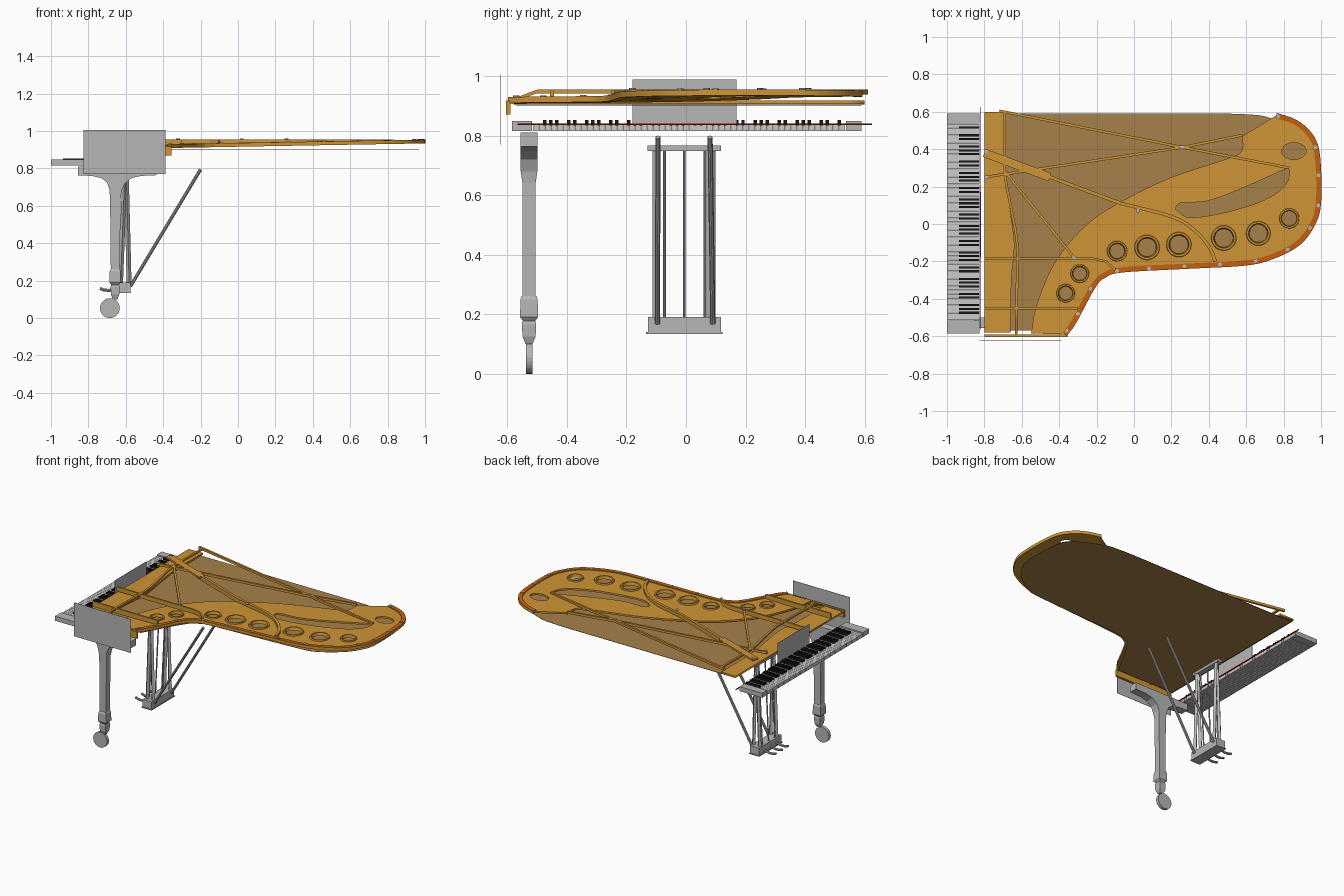
import bpy, bmesh, math
from mathutils import Vector, Matrix

if "Cube" in bpy.data.objects:
    bpy.data.objects.remove(bpy.data.objects["Cube"])


def mat(name, r, g, b):
    m = bpy.data.materials.new(name)
    m.diffuse_color = (r, g, b, 1)
    m.use_nodes = True
    m.node_tree.nodes["Principled BSDF"].inputs["Base Color"].default_value = m.diffuse_color
    return m


GOLD = mat("gold", 0.62, 0.30, 0.036)
ORANGE = mat("orange", 0.55, 0.115, 0.004)
BROWN = mat("brown", 0.39, 0.22, 0.07)
GREY = mat("grey", 0.47, 0.47, 0.47)
IVORY = mat("pale_grey", 0.60, 0.60, 0.60)
BLACK = mat("black", 0.01, 0.01, 0.01)
RED = mat("red", 0.27, 0.0, 0.0)


def finish(name, bm, *mats):
    bmesh.ops.recalc_face_normals(bm, faces=bm.faces)
    me = bpy.data.meshes.new(name)
    bm.to_mesh(me)
    bm.free()
    for m in mats:
        me.materials.append(m)
    ob = bpy.data.objects.new(name, me)
    bpy.context.collection.objects.link(ob)
    return ob


def add_box(bm, x0, x1, y0, y1, z0, z1):
    M = Matrix.Translation(((x0 + x1) / 2, (y0 + y1) / 2, (z0 + z1) / 2))
    bmesh.ops.create_cube(bm, size=1, matrix=M @ Matrix.Diagonal((x1 - x0, y1 - y0, z1 - z0, 1)))


def boxes(name, m, *dims):
    bm = bmesh.new()
    for d in dims:
        add_box(bm, *d)
    return finish(name, bm, m)


def add_rod(bm, a, b, r, seg=10):
    a, b = Vector(a), Vector(b)
    M = Matrix.Translation((a + b) / 2) @ (b - a).to_track_quat('Z', 'Y').to_matrix().to_4x4()
    bmesh.ops.create_cone(bm, cap_ends=True, segments=seg, radius1=r, radius2=r,
                          depth=(b - a).length, matrix=M)


def smooth(pts, n=5):
    """Catmull-Rom through 2D points."""
    p = [Vector(q) for q in pts]
    p = [2 * p[0] - p[1]] + p + [2 * p[-1] - p[-2]]
    out = []
    for i in range(1, len(p) - 2):
        a, b, c, d = p[i - 1:i + 3]
        for k in range(n):
            t = k / n
            out.append(0.5 * (2 * b + (c - a) * t + (2 * a - 5 * b + 4 * c - d) * t * t
                              + (3 * b - a - 3 * c + d) * t ** 3))
    return out + [p[-2]]


def ellipse(x, y, rx, ry, n=28):
    return [Vector((x + rx * math.cos(2 * math.pi * i / n), y + ry * math.sin(2 * math.pi * i / n)))
            for i in range(n)]


def plate_z(x):
    return 0.917 + 0.018 * (x + 0.4)


def sheet(name, loops, thick, height, m):
    """Filled outline with holes, given thickness and lifted by height(x)."""
    cu = bpy.data.curves.new(name, 'CURVE')
    cu.dimensions, cu.fill_mode, cu.extrude = '2D', 'BOTH', thick / 2
    for loop in loops:
        s = cu.splines.new('POLY')
        s.points.add(len(loop) - 1)
        for q, v in zip(s.points, loop):
            q.co = (v[0], v[1], 0, 1)
        s.use_cyclic_u = True
    tmp = bpy.data.objects.new(name + "_curve", cu)
    bpy.context.collection.objects.link(tmp)
    dg = bpy.context.evaluated_depsgraph_get()
    me = bpy.data.meshes.new_from_object(tmp.evaluated_get(dg))
    bpy.data.objects.remove(tmp)
    bm = bmesh.new()
    bm.from_mesh(me)
    bmesh.ops.remove_doubles(bm, verts=bm.verts, dist=1e-5)
    for v in bm.verts:
        v.co.z += height(v.co.x)
    me.materials.clear()
    return finish(name, bm, m)


def ribbon(name, pts, width, low, high, *mats):
    """Rectangular bar along a 2D path; low and high are functions of (x, y)."""
    bm = bmesh.new()
    p = [Vector(q) for q in pts]
    rings = []
    for i, c in enumerate(p):
        d = (p[min(i + 1, len(p) - 1)] - p[max(i - 1, 0)]).normalized()
        n = Vector((-d.y, d.x)) * width / 2
        rings.append([bm.verts.new((*(c + s * n), f(c.x, c.y)))
                      for s, f in ((-1, low), (1, low), (1, high), (-1, high))])
    for a, b in zip(rings, rings[1:]):
        for k in range(4):
            bm.faces.new((a[k], a[(k + 1) % 4], b[(k + 1) % 4], b[k]))
    bm.faces.new(rings[0])
    bm.faces.new(rings[-1])
    bmesh.ops.recalc_face_normals(bm, faces=bm.faces)
    if len(mats) > 1:  # second colour on upward faces
        for f in bm.faces:
            f.material_index = int(f.normal.z > 0.7)
    return finish(name, bm, *mats)


# Soundboard
board = [(-0.79, 0.59), (0.5, 0.59)] + smooth(
    [(0.58, 0.588), (0.72, 0.57), (0.9, 0.48), (0.955, 0.38), (0.965, 0.12), (0.92, 0), (0.85, -0.08),
     (0.73, -0.16), (0.6, -0.19), (0, -0.225), (-0.12, -0.245), (-0.2, -0.31), (-0.35, -0.57)]) + [(-0.79, -0.57)]
sheet("soundboard", [board], 0.002, lambda x: 0.9, BROWN)

# Iron frame: curved side and tail, with holes
rim = smooth([(-0.37, -0.59), (-0.32, -0.52), (-0.22, -0.335), (-0.16, -0.275), (-0.06, -0.245), (0.3, -0.225),
              (0.6, -0.208), (0.75, -0.17), (0.88, -0.1), (0.955, 0), (0.985, 0.1), (0.987, 0.28),
              (0.97, 0.42), (0.92, 0.5), (0.85, 0.55), (0.76, 0.58)])
inner = smooth([(0.58, 0.47), (0.575, 0.39), (0.5, 0.35), (0.2, 0.25), (-0.05, 0.13), (-0.25, 0), (-0.42, -0.2),
                (-0.52, -0.43), (-0.55, -0.585)])
slot = smooth([(0.22, 0.08), (0.3, 0.035), (0.5, 0.065), (0.7, 0.13), (0.81, 0.21), (0.83, 0.29), (0.79, 0.285),
               (0.6, 0.2), (0.4, 0.125), (0.25, 0.112), (0.22, 0.08)])[:-1]
ports = [(-0.365, -0.37, 0.05), (-0.29, -0.265, 0.05), (-0.09, -0.145, 0.055), (0.07, -0.125, 0.068),
         (0.24, -0.11, 0.068), (0.48, -0.075, 0.068), (0.665, -0.05, 0.066), (0.83, 0.03, 0.054)]
sheet("frame_plate", [rim + inner, slot, ellipse(0.855, 0.39, 0.065, 0.045)]
      + [ellipse(x, y, r * 0.8, r * 0.8) for x, y, r in ports], 0.012, plate_z, GOLD)

# Raised rings round the ports
bm = bmesh.new()
for x, y, r in ports:
    prof = [(r, 0.004), (r * 0.95, 0.014), (r * 0.8, 0.014), (r * 0.72, -0.006)]
    rings = [[bm.verts.new((v.x, v.y, plate_z(x) + h)) for v in ellipse(x, y, q, q)] for q, h in prof]
    for a, b in zip(rings, rings[1:]):
        for k in range(28):
            bm.faces.new((a[k], a[(k + 1) % 28], b[(k + 1) % 28], b[k]))
finish("port_rings", bm, GOLD)

# Front strip of the frame
strip = smooth([(-0.66, -0.58), (-0.655, -0.3), (-0.64, -0.1), (-0.67, 0.12), (-0.69, 0.3), (-0.69, 0.6)])
sheet("front_frame_strip", [[(-0.8, 0.6), (-0.8, -0.58)] + strip], 0.012, plate_z, GOLD)

# Rim flange, orange on top
ribbon("frame_rim", rim, 0.028, lambda x, y: plate_z(x) - 0.008, lambda x, y: plate_z(x) + 0.012, GOLD, ORANGE)

# Frame bars
TOP = 0.954


def bar(name, pts, width, low=0.938):
    ribbon(name, pts, width, lambda x, y: low, lambda x, y: TOP, GOLD)


bar("bass_bar", [(-0.72, 0.605), (0.26, 0.41), (0.83, 0.3)], 0.014)
bar("second_bar", [(-0.8, 0.25), (0.26, 0.41), (0.58, 0.475)], 0.014)
bar("main_bar", [(-0.8, 0.38), (-0.45, 0.25)], 0.045, 0.942)
bar("main_bar_tail", [(-0.5, 0.27)] + smooth([(-0.07, 0.11), (0.2, 0.04), (0.32, -0.03), (0.4, -0.12),
                                              (0.435, -0.2)]), 0.018, 0.925)
bar("diagonal_bar", [(-0.69, 0.28), (-0.32, -0.18)], 0.014)
bar("treble_bar", [(-0.8, -0.185), (-0.22, -0.185), (-0.15, -0.2), (-0.1, -0.245)], 0.012, 0.925)
bar("high_treble_bar", [(-0.8, -0.45), (-0.3, -0.45)], 0.012, 0.92)
cross = smooth([(-0.63, -0.59), (-0.63, -0.5), (-0.625, -0.3), (-0.625, -0.1), (-0.66, 0.1), (-0.69, 0.28),
                (-0.69, 0.6)])
ribbon("cross_bar", cross, 0.014, lambda x, y: min(0.942, 0.907 + 0.4 * (y + 0.59)),
       lambda x, y: min(TOP, 0.919 + 0.4 * (y + 0.59)), GOLD)
boxes("frame_side_rail", GOLD, (-0.8, -0.355, -0.605, -0.59, 0.87, 0.917))

# Frame bolts
bm = bmesh.new()
bolts = [(-0.36, -0.57), (-0.3, -0.48), (-0.235, -0.345), (-0.09, -0.252), (0.08, -0.237), (0.27, -0.226),
         (0.46, -0.216), (0.65, -0.197), (0.82, -0.135), (0.94, -0.02), (0.985, 0.1), (0.986, 0.26),
         (0.97, 0.41), (0.77, 0.575), (-0.32, -0.18), (0.02, 0.07), (0.26, 0.41), (-0.79, 0.25), (-0.79, 0.39)]
for i, (x, y) in enumerate(bolts):
    z = plate_z(x) + 0.01 if i < 14 else TOP
    add_rod(bm, (x, y, z), (x, y, z + 0.006), 0.011)
finish("frame_bolts", bm, GREY)

# Keyboard
W = 1.05 / 52
white, black = bmesh.new(), bmesh.new()
for i in range(52):
    y = 0.535 - (i + 1) * W
    add_box(white, -1.0, -0.825, y + 0.0008, y + W - 0.0008, 0.816, 0.84)
    if i % 7 in (0, 2, 3, 5, 6) and i < 51:
        add_box(black, -0.935, -0.825, y - 0.0055, y + 0.0055, 0.834, 0.853)
finish("white_keys", white, IVORY)
finish("black_keys", black, BLACK)
boxes("key_end_blocks", GREY, (-1, -0.825, 0.537, 0.59, 0.816, 0.848), (-1, -0.825, -0.585, -0.517, 0.816, 0.848))
boxes("key_felt", RED, (-0.822, -0.818, -0.565, 0.625, 0.835, 0.841))

# Music desk and side panel
boxes("music_desk", GREY, (-0.824, -0.822, -0.18, 0.17, 0.835, 0.988))
boxes("side_panel", GREY, (-0.825, -0.387, -0.625, -0.623, 0.77, 1.005))

# Leg with flared bracket
bm = bmesh.new()
half = [(-0.855, 0.81), (-0.855, 0.763), (-0.78, 0.76), (-0.73, 0.748), (-0.70, 0.725), (-0.688, 0.69),
        (-0.684, 0.64), (-0.68, 0.25), (-0.633, 0.25), (-0.627, 0.64), (-0.622, 0.68), (-0.605, 0.72),
        (-0.57, 0.748), (-0.52, 0.76), (-0.435, 0.764), (-0.435, 0.81)]
w = lambda z: 0.028 if z > 0.67 else 0.022
sides = [[bm.verts.new((x, -0.527 + s * w(z), z)) for x, z in half] for s in (-1, 1)]
bm.faces.new(sides[0])
bm.faces.new(sides[1])
for k in range(len(half)):
    j = (k + 1) % len(half)
    bm.faces.new((sides[0][k], sides[0][j], sides[1][j], sides[1][k]))
finish("leg", bm, GREY)


# Leg foot: square turned profile
bm = bmesh.new()
rings = [[bm.verts.new((-0.657 + sx * r, -0.527 + sy * r, z)) for sx, sy in ((-1, -1), (1, -1), (1, 1), (-1, 1))]
         for z, r in ((0.262, 0.024), (0.25, 0.029), (0.19, 0.03), (0.178, 0.021), (0.165, 0.024),
                      (0.125, 0.022), (0.1, 0.012))]
for a, b in zip(rings, rings[1:]):
    for k in range(4):
        bm.faces.new((a[k], a[(k + 1) % 4], b[(k + 1) % 4], b[k]))
bm.faces.new(rings[0])
bm.faces.new(rings[-1])
finish("leg_foot", bm, GREY)
bm = bmesh.new()
add_rod(bm, (-0.685, -0.538, 0.053), (-0.685, -0.516, 0.053), 0.053, 28)
finish("caster_wheel", bm, GREY)

# Pedal lyre
boxes("lyre_base", GREY, (-0.645, -0.575, -0.128, 0.118, 0.14, 0.19), (-0.648, -0.572, -0.134, 0.122, 0.133, 0.14))
boxes("lyre_top", GREY, (-0.622, -0.585, -0.13, 0.117, 0.748, 0.766))
pillars, rods, braces, pedals = (bmesh.new() for _ in range(4))
for y in (-0.1, 0.086):
    for x0, x1 in ((-0.597, -0.582), (-0.606, -0.628)):
        add_rod(pillars, (x0, y, 0.76), (x1, y, 0.18), 0.013, 4)
    add_rod(braces, (-0.575, y + 0.004, 0.17), (-0.2, y * 0.94, 0.795), 0.009)
for y in (-0.072, -0.006, 0.064):
    add_rod(rods, (-0.604, y, 0.76), (-0.632, y, 0.18), 0.0045, 8)
    for a, b in (((-0.64, 0.157), (-0.69, 0.148)), ((-0.69, 0.148), (-0.715, 0.15)), ((-0.715, 0.15), (-0.738, 0.158))):
        add_rod(pedals, (a[0], y, a[1]), (b[0], y, b[1]), 0.008, 8)
finish("lyre_pillars", pillars, GREY)
finish("pedal_rods", rods, GREY)
finish("lyre_braces", braces, GREY)
finish("pedals", pedals, GREY)
